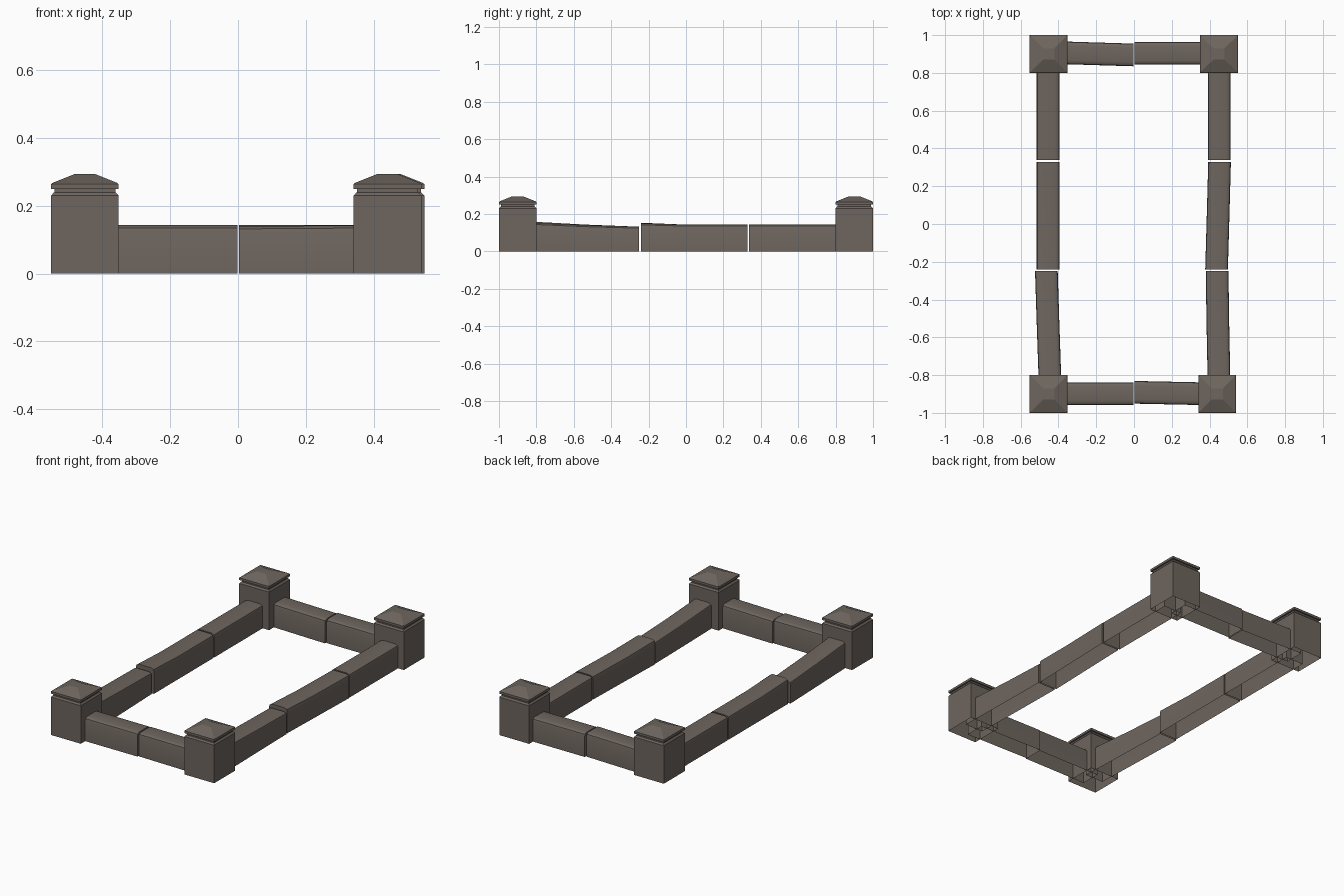
import bpy, bmesh
from mathutils import Vector

if "Cube" in bpy.data.objects:
    bpy.data.objects.remove(bpy.data.objects["Cube"])

stone = bpy.data.materials.new("weathered_stone")
stone.diffuse_color = (0.155, 0.130, 0.112, 1)
stone.use_nodes = True
stone.node_tree.nodes["Principled BSDF"].inputs["Base Color"].default_value = stone.diffuse_color


def finish(bm, name, smooth=False):
    bmesh.ops.recalc_face_normals(bm, faces=bm.faces[:])
    mesh = bpy.data.meshes.new(name)
    bm.to_mesh(mesh)
    bm.free()
    mesh.materials.append(stone)
    obj = bpy.data.objects.new(name, mesh)
    bpy.context.collection.objects.link(obj)
    if smooth:
        bpy.ops.object.select_all(action='DESELECT')
        bpy.context.view_layer.objects.active = obj
        obj.select_set(True)
        bpy.ops.object.shade_smooth_by_angle(angle=0.6)
    return obj


def bridge(bm, a, b, closed):
    n = len(a)
    for i in range(n if closed else n - 1):
        j = (i + 1) % n
        bm.faces.new((a[i], a[j], b[j], b[i]))


# Corner post: square rings (half width, height), open underneath
POST = [(0.1, 0), (0.1, 0.23), (0.092, 0.239), (0.09, 0.239), (0.09, 0.250),
        (0.1, 0.250), (0.1, 0.264), (0.095, 0.268), (0.03, 0.294)]


def corner_post(name, x, y):
    bm = bmesh.new()
    rings = [[bm.verts.new((x + sx * h, y + sy * h, z))
              for sx, sy in ((-1, -1), (1, -1), (1, 1), (-1, 1))] for h, z in POST]
    for a, b in zip(rings, rings[1:]):
        bridge(bm, a, b, True)
    bm.faces.new(rings[-1])
    finish(bm, name)


# Kerb stone: rounded-top section (side offset, drop below top), open underneath
SECTION = [(0.060, 0.017), (0.057, 0.008), (0.050, 0.003), (0.038, 0.0)]


def kerb(name, stations):
    """stations: (x, y, top height) along the centre line"""
    bm = bmesh.new()
    first, last = Vector(stations[0][:2]), Vector(stations[-1][:2])
    d = (last - first).normalized()
    # keep the ends square to the main axis
    side = Vector((0, 1)) if abs(d.x) > abs(d.y) else Vector((1, 0))
    rings = []
    for x, y, top in stations:
        half = [(0.060, 0)] + [(o, top - drop) for o, drop in SECTION]
        prof = half + [(-o, z) for o, z in reversed(half)]
        rings.append([bm.verts.new((x + side.x * o, y + side.y * o, z)) for o, z in prof])
    for a, b in zip(rings, rings[1:]):
        bridge(bm, a, b, False)
    bm.faces.new(rings[0])
    bm.faces.new(rings[-1])
    finish(bm, name, True)


corner_post("front_left_post", -0.452, -0.9)
corner_post("front_right_post", 0.441, -0.9)
corner_post("back_left_post", -0.452, 0.9)
corner_post("back_right_post", 0.450, 0.9)

# Long side kerbs, some shifted and sunken with age
T = 0.143
kerb("left_kerb_back", [(-0.455, 0.88, T), (-0.455, 0.338, T)])
kerb("left_kerb_middle", [(-0.455, 0.328, T), (-0.455, 0.0, T), (-0.455, -0.24, 0.153)])
kerb("left_kerb_front", [(-0.464, -0.25, 0.132), (-0.455, -0.53, 0.143), (-0.443, -0.88, 0.162)])
kerb("right_kerb_back", [(0.451, 0.88, T), (0.451, 0.338, T)])
kerb("right_kerb_middle", [(0.453, 0.328, T), (0.444, 0.0, T), (0.437, -0.24, 0.150)])
kerb("right_kerb_front", [(0.440, -0.25, 0.132), (0.444, -0.53, 0.140), (0.451, -0.88, 0.155)])

# Short end kerbs
kerb("front_kerb_left", [(-0.43, -0.898, T), (-0.002, -0.898, T)])
kerb("front_kerb_right", [(0.003, -0.891, 0.140), (0.43, -0.900, T)])
kerb("back_kerb_left", [(-0.43, 0.908, T), (-0.003, 0.895, T)])
kerb("back_kerb_right", [(0.003, 0.904, T), (0.43, 0.904, T)])
